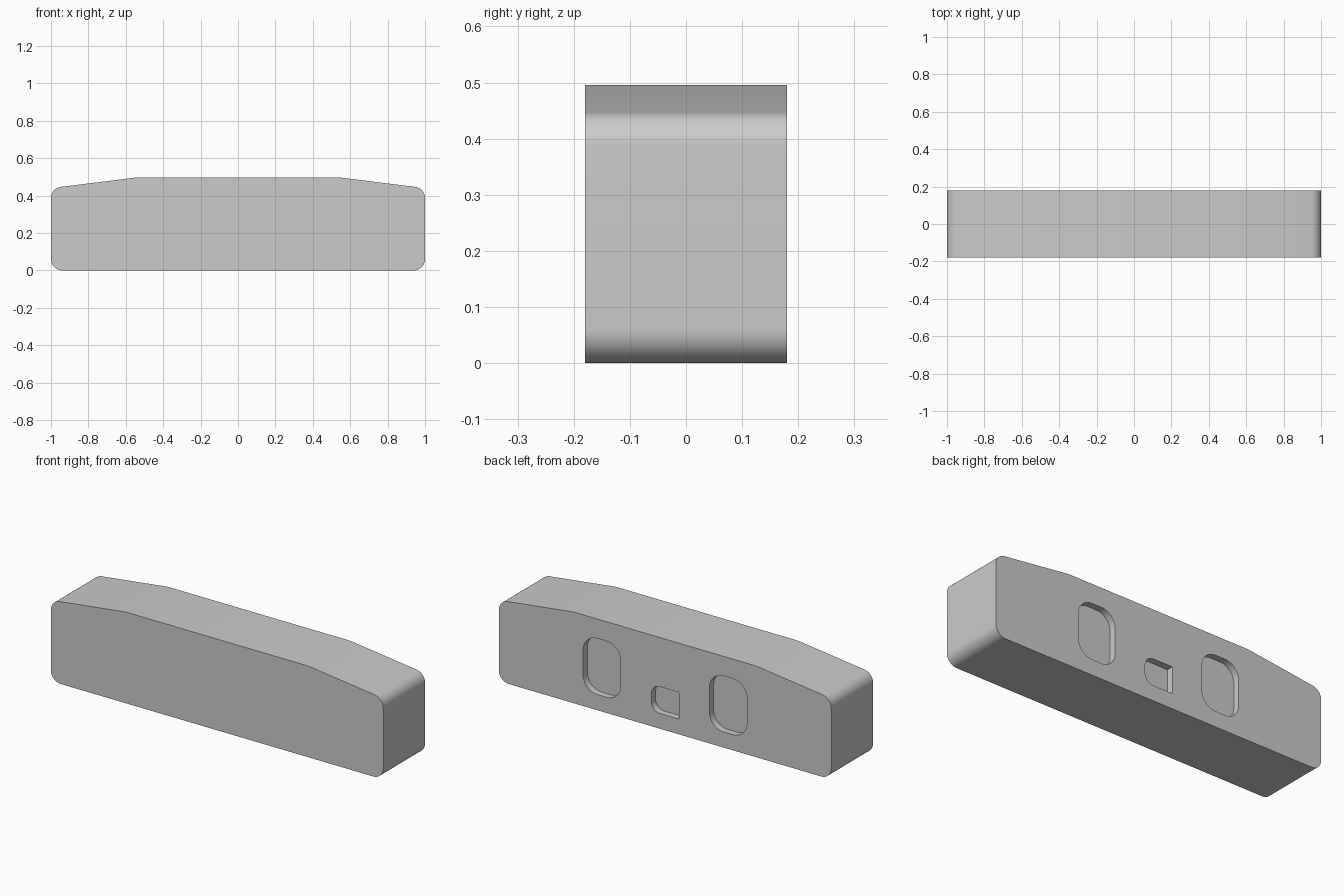
import bpy
import bmesh
import math
from mathutils import Vector

old = bpy.data.objects.get("Cube")
if old:
    bpy.data.objects.remove(old, do_unlink=True)

grey = bpy.data.materials.new("light_grey")
grey.use_nodes = True
colour = (0.6, 0.6, 0.6, 1.0)
grey.diffuse_color = colour
grey.node_tree.nodes["Principled BSDF"].inputs["Base Color"].default_value = colour

HALF_DEPTH = 0.18
RECESS = 0.036


def rounded(corners, steps=10):
    """Round each (x, z, radius) corner of a polygon with a tangent arc."""
    points = []
    for i, (x, z, radius) in enumerate(corners):
        p = Vector((x, z))
        if radius == 0:
            points.append(p)
            continue
        to_prev = (Vector(corners[i - 1][:2]) - p).normalized()
        to_next = (Vector(corners[(i + 1) % len(corners)][:2]) - p).normalized()
        half = to_prev.angle(to_next) / 2
        reach = radius / math.tan(half)
        centre = p + (to_prev + to_next).normalized() * radius / math.sin(half)
        start = p + to_prev * reach - centre
        end = p + to_next * reach - centre
        for s in range(steps + 1):
            points.append(centre + start.lerp(end, s / steps).normalized() * radius)
    return points


def prism(name, corners, y0, y1):
    """Extrude a rounded x-z outline from y0 to y1."""
    bm = bmesh.new()
    face = bm.faces.new([bm.verts.new((p.x, y0, p.y)) for p in rounded(corners)])
    moved = bmesh.ops.extrude_face_region(bm, geom=[face], use_keep_orig=True)["geom"]
    verts = [v for v in moved if isinstance(v, bmesh.types.BMVert)]
    bmesh.ops.translate(bm, verts=verts, vec=(0, y1 - y0, 0))
    bmesh.ops.recalc_face_normals(bm, faces=bm.faces)
    mesh = bpy.data.meshes.new(name)
    bm.to_mesh(mesh)
    bm.free()
    mesh.materials.append(grey)
    obj = bpy.data.objects.new(name, mesh)
    bpy.context.collection.objects.link(obj)
    return obj


def box(x0, x1, z0, z1, r_low_x, r_high_x):
    return [(x0, z0, r_low_x), (x1, z0, r_high_x),
            (x1, z1, r_high_x), (x0, z1, r_low_x)]


# Main block: rounded ends, top sloping down towards both ends
body = prism("body", [
    (-1, 0, 0.06), (1, 0, 0.06), (1, 0.44, 0.06),
    (0.55, 0.496, 0), (-0.55, 0.496, 0), (-1, 0.44, 0.06),
], -HALF_DEPTH, HALF_DEPTH)

# Back recesses: two tall rounded pockets and a small one rounded on one side
pockets = {
    "left_pocket": box(0.267, 0.493, 0.085, 0.39, 0.085, 0.085),
    "right_pocket": box(-0.493, -0.267, 0.085, 0.39, 0.085, 0.085),
    "centre_pocket": box(-0.085, 0.082, 0.083, 0.228, 0, 0.05),
}
bpy.context.view_layer.objects.active = body
for name, outline in pockets.items():
    cutter = prism(name, outline, HALF_DEPTH - RECESS, HALF_DEPTH + 0.1)
    cutter.hide_render = True
    cut = body.modifiers.new(name, "BOOLEAN")
    cut.operation = "DIFFERENCE"
    cut.solver = "EXACT"
    cut.object = cutter
    bpy.ops.object.modifier_apply(modifier=cut.name)
    bpy.data.objects.remove(cutter, do_unlink=True)

bpy.ops.object.select_all(action="DESELECT")
body.select_set(True)
bpy.ops.object.shade_smooth_by_angle(angle=math.radians(30))
